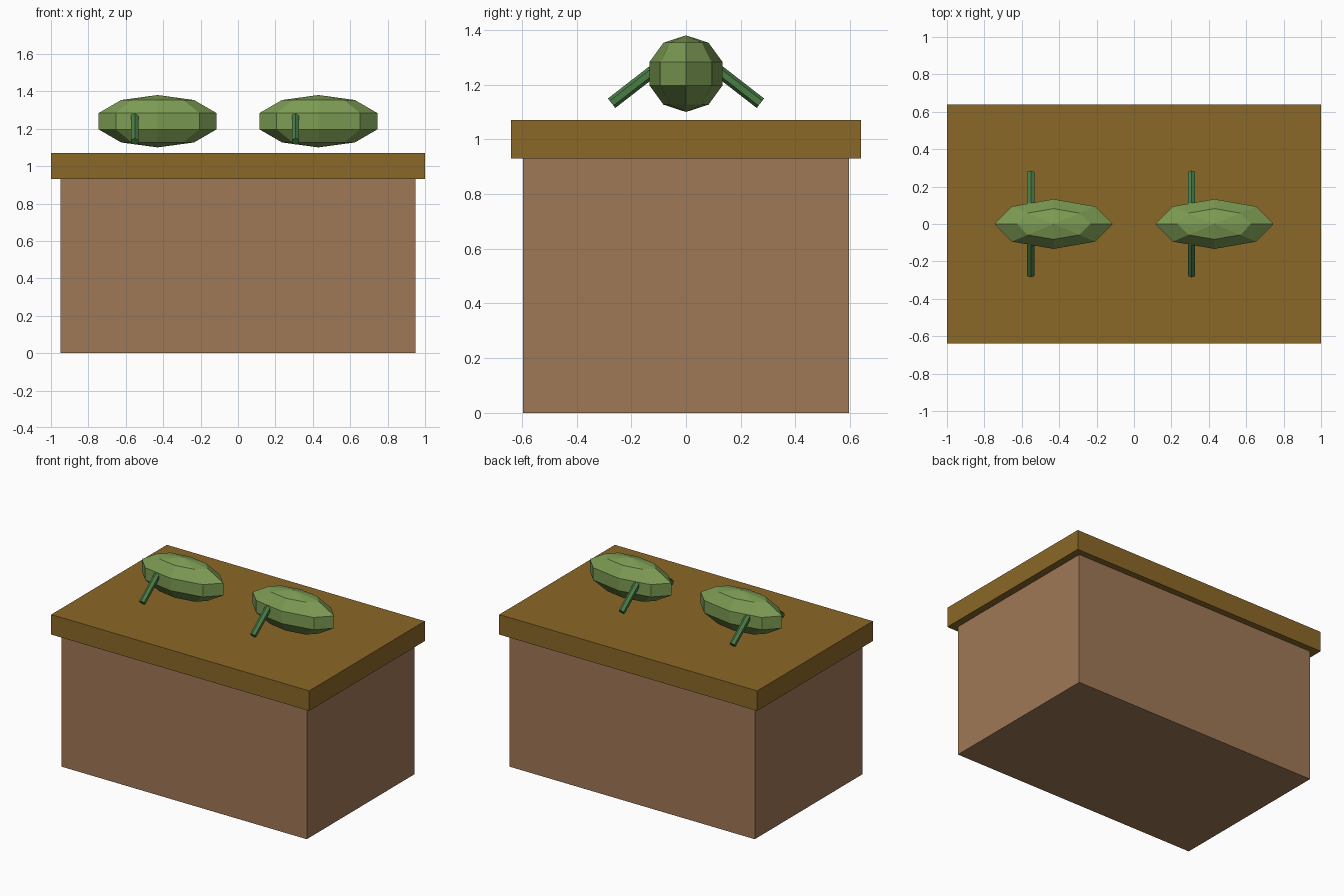
import bpy
import math
from mathutils import Vector

cube = bpy.data.objects.get("Cube")
if cube:
    bpy.data.objects.remove(cube, do_unlink=True)


def material(name, rgb):
    """Flat material from an sRGB colour in 0-255."""
    lin = [((c / 255 + 0.055) / 1.055) ** 2.4 for c in rgb]
    mat = bpy.data.materials.new(name)
    mat.use_nodes = True
    mat.diffuse_color = (*lin, 1)
    mat.node_tree.nodes["Principled BSDF"].inputs["Base Color"].default_value = (*lin, 1)
    return mat


def finish(name, mat):
    obj = bpy.context.object
    obj.name = name
    obj.data.materials.append(mat)
    return obj


def box(name, size, z_low, mat):
    bpy.ops.mesh.primitive_cube_add(size=1, location=(0, 0, z_low + size[2] / 2))
    obj = finish(name, mat)
    obj.scale = size


def rod(name, start, end, radius, mat):
    a, b = Vector(start), Vector(end)
    d = b - a
    bpy.ops.mesh.primitive_cylinder_add(
        vertices=6, radius=radius, depth=d.length, location=(a + b) / 2,
        rotation=(-math.atan2(d.y, d.z), 0, 0))
    finish(name, mat)


base_brown = material("base brown", (160, 120, 87))
top_brown = material("dark wood", (139, 104, 40))
body_green = material("light green", (124, 155, 83))
leg_green = material("deep green", (74, 124, 70))

# Counter and its overhanging top
box("counter_base", (1.90, 1.19, 0.93), 0, base_brown)
box("counter_top", (2.0, 1.28, 0.14), 0.93, top_brown)

# Two faceted bodies, each with a pair of drooping legs
for side, x in (("right", -0.43), ("left", 0.43)):
    bpy.ops.mesh.primitive_uv_sphere_add(
        segments=8, ring_count=5, radius=1, location=(x, 0, 1.24))
    finish(side + "_body", body_green).scale = (0.332, 0.14, 0.14)
    for end, s in (("front", -1), ("back", 1)):
        rod(f"{side}_{end}_leg", (x - 0.122, 0, 1.343),
            (x - 0.122, s * 0.272, 1.132), 0.022, leg_green)
